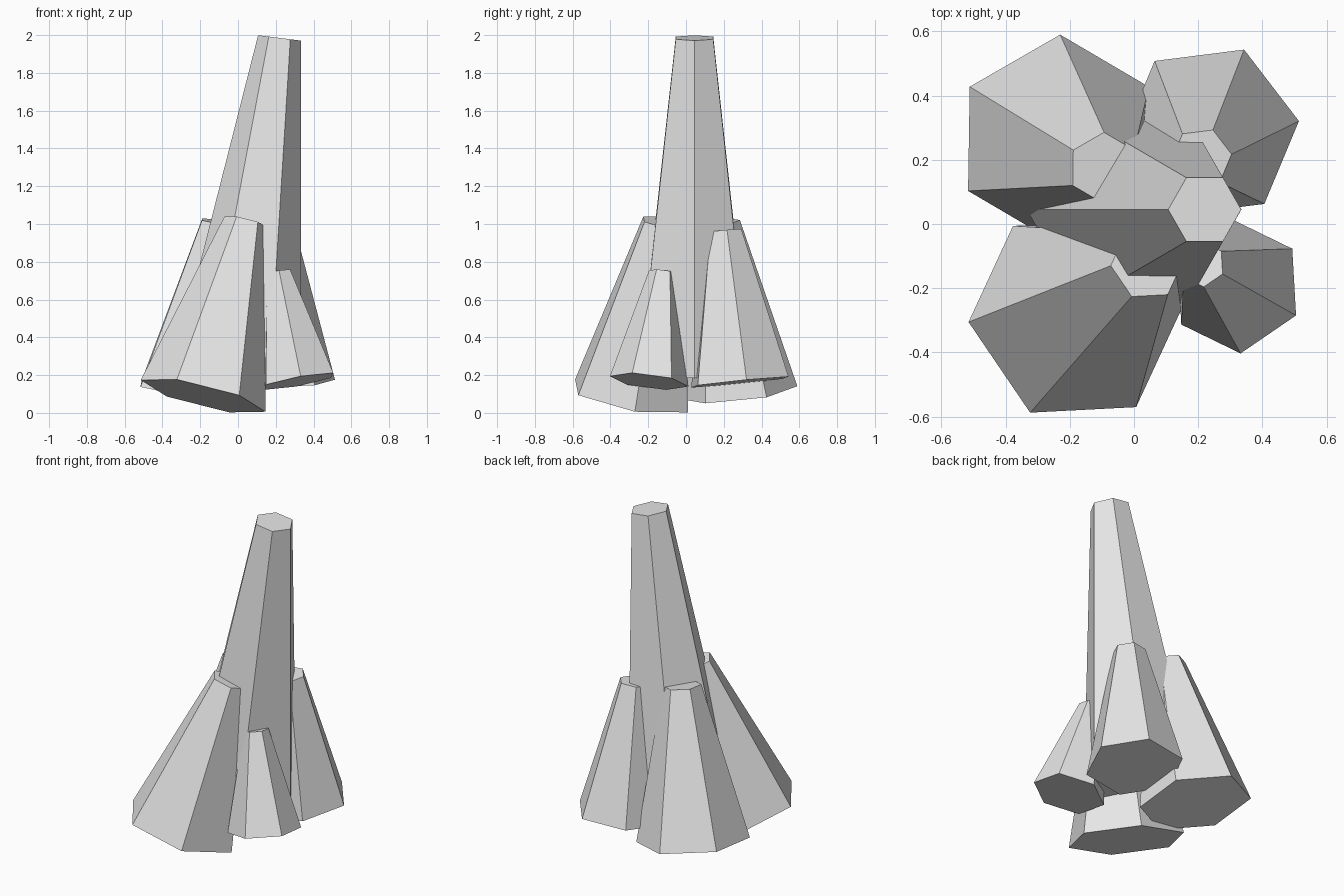
import bpy
import bmesh
from math import tau
from mathutils import Vector, Matrix

SIDES = 6
TAPER = 0.34  # tip radius relative to base radius

old = bpy.data.objects.get("Cube")
if old:
    bpy.data.objects.remove(old, do_unlink=True)

grey = bpy.data.materials.new("crystal_grey")
grey.use_nodes = True
colour = (0.8, 0.8, 0.8, 1.0)
grey.diffuse_color = colour
grey.node_tree.nodes["Principled BSDF"].inputs["Base Color"].default_value = colour


def crystal(name, base, tip, corner, radius):
    """Tapered hexagonal prism from base to tip, one corner facing the given way."""
    base, tip = Vector(base), Vector(tip)
    axis = (tip - base).normalized()
    spoke = Vector(corner)
    spoke = (spoke - axis * spoke.dot(axis)).normalized() * radius
    turns = [Matrix.Rotation(tau * i / SIDES, 3, axis) for i in range(SIDES)]

    bm = bmesh.new()
    low = [bm.verts.new(base + t @ spoke) for t in turns]
    high = [bm.verts.new(tip + t @ spoke * TAPER) for t in turns]
    bm.faces.new(low[::-1])
    bm.faces.new(high)
    for i in range(SIDES):
        j = (i + 1) % SIDES
        bm.faces.new((low[i], low[j], high[j], high[i]))

    mesh = bpy.data.meshes.new(name)
    bm.to_mesh(mesh)
    bm.free()
    mesh.materials.append(grey)
    obj = bpy.data.objects.new(name, mesh)
    bpy.context.collection.objects.link(obj)


# Tall leaning crystal in the middle
crystal("main_crystal", (0, 0.045, 0.225), (0.22, 0.045, 1.985), (1, 0, -0.125), 0.337)

# Four shorter crystals leaning in against it
crystal("front_right_crystal", (-0.185, -0.288, 0.09), (0.04, -0.124, 1.01),
        (-0.33, -0.017, 0.085), 0.341)
crystal("back_right_crystal", (-0.235, 0.265, 0.11), (-0.095, 0.175, 1.01),
        (0.005, 0.325, 0.031), 0.326)
crystal("back_left_crystal", (0.235, 0.285, 0.163), (0.209, 0.205, 0.965),
        (0.275, 0.035, 0.012), 0.281)
crystal("front_left_crystal", (0.32, -0.195, 0.167), (0.213, -0.125, 0.745),
        (0.185, -0.09, 0.045), 0.21)
